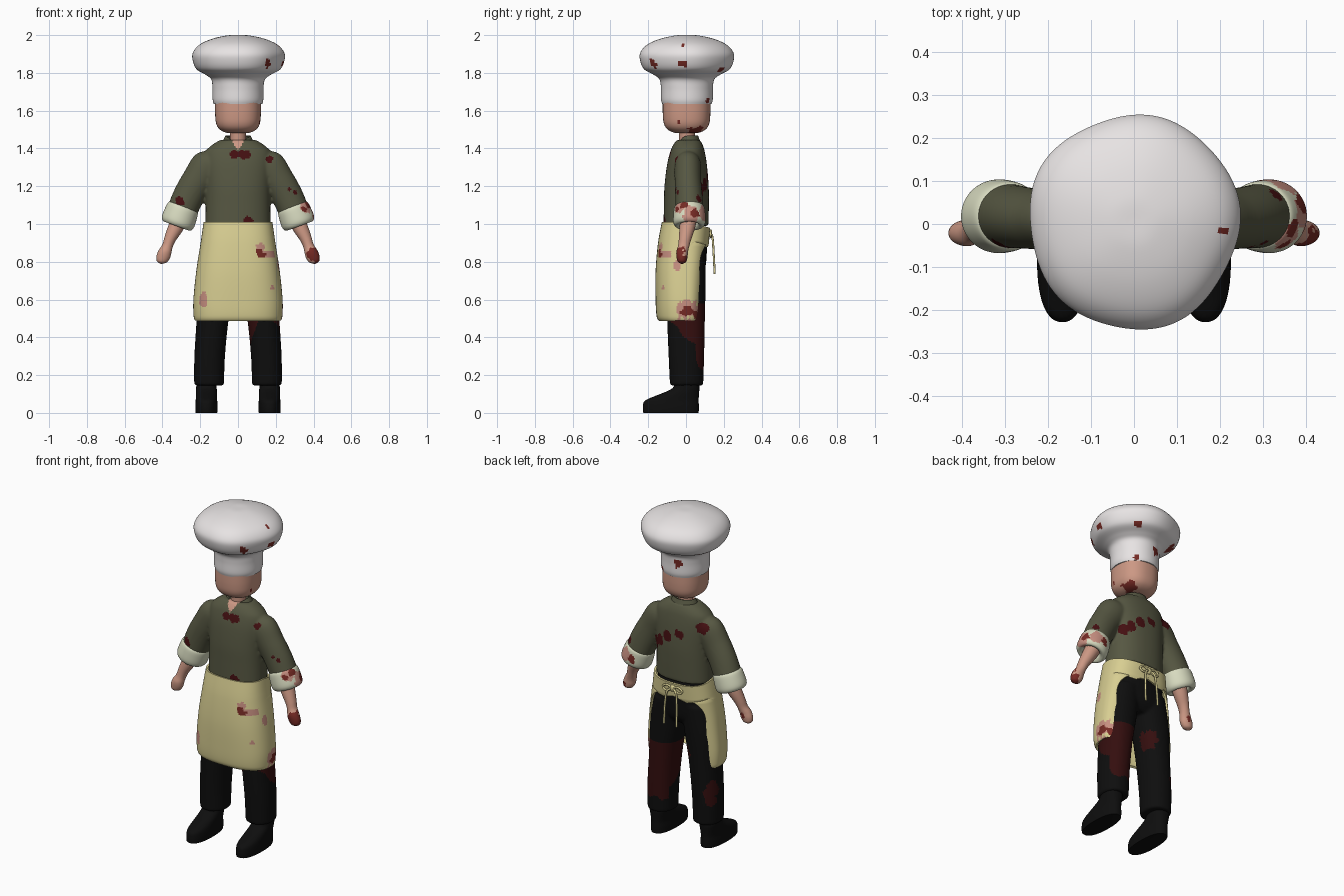
import bpy, bmesh, math
from mathutils import Vector, noise

if "Cube" in bpy.data.objects:
    bpy.data.objects.remove(bpy.data.objects["Cube"])


def lin(c):
    c /= 255
    return c / 12.92 if c <= 0.04045 else ((c + 0.055) / 1.055) ** 2.4


COLOURS = {"hat_white": (232, 228, 228), "skin": (204, 152, 132), "olive_cloth": (86, 87, 66),
           "cuff_cream": (216, 219, 192), "apron_yellow": (216, 206, 146), "black_cloth": (14, 14, 14),
           "stain_dark": (68, 15, 17), "stain_red": (118, 42, 36), "stain_pink": (198, 142, 128),
           "stain_trouser": (52, 14, 14)}
MATS = {}
for key, rgb in COLOURS.items():
    MATS[key] = bpy.data.materials.new(key)
    MATS[key].diffuse_color = (*[lin(c) for c in rgb], 1)


def add(name, verts, faces, mat):
    me = bpy.data.meshes.new(name)
    me.from_pydata(verts, [], faces)
    bm = bmesh.new()
    bm.from_mesh(me)
    bmesh.ops.recalc_face_normals(bm, faces=bm.faces)
    bm.to_mesh(me)
    bm.free()
    ob = bpy.data.objects.new(name, me)
    bpy.context.collection.objects.link(ob)
    me.materials.append(MATS[mat])
    return ob


def select(obs):
    bpy.ops.object.select_all(action='DESELECT')
    for o in obs:
        o.select_set(True)
    bpy.context.view_layer.objects.active = obs[0]


def finish(ob, angle=50):
    select([ob])
    for m in list(ob.modifiers):
        bpy.ops.object.modifier_apply(modifier=m.name)
    bpy.ops.object.shade_smooth_by_angle(angle=math.radians(angle))
    return ob


def smooth_rows(rows, n):
    # Catmull-Rom interpolation between profile rows
    out = []
    for i in range(len(rows) - 1):
        p = [rows[max(0, min(len(rows) - 1, i + k))] for k in (-1, 0, 1, 2)]
        for s in range(n):
            t = s / n
            out.append([0.5 * (2 * b + (c - a) * t + (2 * a - 5 * b + 4 * c - d) * t * t
                               + (3 * b - a - 3 * c + d) * t ** 3) for a, b, c, d in zip(*p)])
    return out + [list(rows[-1])]


def power(v, p):
    return math.copysign(abs(v) ** p, v)


def loft(name, rows, mat, side=1, seg=56, n=6, p=1.0, ripple=None):
    # rows: centre x, y, z, radius x, radius y, tilt in degrees
    rows = smooth_rows(rows, n)
    verts, faces = [], []
    for x, y, z, rx, ry, tilt in rows:
        t = math.radians(tilt)
        for j in range(seg):
            a = 2 * math.pi * j / seg
            k = ripple(a, z) if ripple else 1
            u, v = rx * k * power(math.cos(a), p), ry * k * power(math.sin(a), p)
            verts.append((side * (x + u * math.cos(t)), y + v, z + u * math.sin(t)))
    for i in range(len(rows) - 1):
        for j in range(seg):
            k = (j + 1) % seg
            faces.append((i * seg + j, i * seg + k, (i + 1) * seg + k, (i + 1) * seg + j))
    faces += [tuple(range(seg)), tuple(range((len(rows) - 1) * seg, len(rows) * seg))]
    return add(name, verts, faces, mat)


def fuse(name, obs, voxel):
    # melt overlapping lofts into one soft garment
    select(obs)
    bpy.ops.object.join()
    ob = obs[0]
    ob.name = name
    r = ob.modifiers.new("melt", 'REMESH')
    r.mode, r.voxel_size = 'VOXEL', voxel
    s = ob.modifiers.new("soften", 'SMOOTH')
    s.factor, s.iterations = 0.5, 6
    return finish(ob)


def slot(ob, mat):
    i = ob.data.materials.find(mat)
    if i < 0:
        ob.data.materials.append(MATS[mat])
        i = len(ob.data.materials) - 1
    return i


def paint(ob, mat, rule):
    i = slot(ob, mat)
    for f in ob.data.polygons:
        if rule(f.center):
            f.material_index = i


def stain(ob, mat, blobs):
    # ragged spots, each snapped to the nearest face
    centres = [f.center.copy() for f in ob.data.polygons]
    for x, y, z, r in blobs:
        q = Vector((x, y, z))
        c = min(centres, key=lambda v: (v - q).length_squared)
        paint(ob, mat, lambda v: (v - c).length < r * (1 + 0.5 * noise.noise(v * 40)))


# hat
hat = loft("chef_hat", [(0, .005, z, r, r * 1.02, 0) for z, r in (
    (1.635, .128), (1.66, .134), (1.72, .135), (1.765, .142), (1.79, .172), (1.82, .222), (1.87, .243),
    (1.91, .24), (1.95, .205), (1.98, .14), (1.998, .06), (2.0, .004))], "hat_white", seg=96,
    ripple=lambda a, z: 1 + (.016 * math.sin(5 * a + 1) + .01 * math.sin(3 * a)) * min(1, max(0, (z - 1.74) / .08)))
stain(hat, "stain_red", [(.16, -.18, 1.85, .026), (.24, -.02, 1.845, .022), (.2, -.02, 1.94, .013),
                         (-.18, .1, 1.79, .036), (-.04, .145, 1.72, .026), (.08, .12, 1.65, .016),
                         (.12, .18, 1.82, .02)])
finish(hat)

# head and neck
head = loft("head", [(0, .003, z, r, r * 1.04, 0) for z, r in (
    (1.48, .004), (1.483, .06), (1.50, .096), (1.53, .115), (1.58, .121), (1.66, .121))],
    "skin", p=.85, n=8)
stain(head, "stain_red", [(.07, .05, 1.49, .04), (.12, -.04, 1.545, .013)])
finish(head)
finish(loft("neck", [(0, .005, 1.36, .045, .045, 0), (0, .005, 1.44, .042, .042, 0),
                     (0, .005, 1.52, .045, .045, 0)], "skin"))

# shirt with sleeves
torso = loft("shirt", [(0, cy, z, rx, ry, 0) for z, rx, ry, cy in (
    (.99, .173, .119, 0), (1.1, .171, .119, .002), (1.2, .172, .117, .003), (1.31, .178, .106, .005),
    (1.38, .172, .092, .008), (1.415, .142, .08, .01), (1.445, .095, .062, .012))], "olive_cloth", p=.88)
sleeves = [loft("sleeve", [(.07, .01, 1.32, .07, .06, 65), (.15, .01, 1.31, .092, .07, 45),
                           (.21, .01, 1.235, .085, .07, 30), (.26, .015, 1.15, .083, .072, 25),
                           (.30, .02, 1.06, .08, .076, 22)], "olive_cloth", s) for s in (1, -1)]
shirt = fuse("shirt", [torso] + sleeves, .008)
paint(shirt, "skin", lambda v: v.y < 0 and v.z > 1.39 and abs(v.x) < (v.z - 1.39) * .6)
stain(shirt, "stain_dark", [(-.02, -.09, 1.372, .022), (.015, -.09, 1.368, .026), (.045, -.09, 1.372, .018),
                            (.06, -.12, 1.015, .024), (.17, -.07, 1.35, .02), (-.16, .08, 1.34, .033),
                            (-.03, .11, 1.28, .028), (.05, .12, 1.25, .03), (.11, .11, 1.21, .034),
                            (.15, .1, 1.19, .034), (-.31, -.05, 1.12, .024), (.27, -.05, 1.18, .01),
                            (.30, -.04, 1.17, .01), (.32, .06, 1.13, .02)])

# collar: open band that dips to a V at the front
verts, faces, N = [], [], 48
for j in range(N + 1):
    a = math.radians(-172 + 344 * j / N)
    f = max(0, -math.cos(a)) ** 2
    for rx, ry, z in ((.088, .07, 1.425), (.076, .058, 1.45), (.066, .052, 1.468)):
        verts.append((rx * math.sin(a) * (1 - .15 * f), .012 + ry * math.cos(a) - f * (1.47 - z) * .35,
                      z - .035 * f))
for j in range(N):
    for k in (0, 1):
        faces.append((3 * j + k, 3 * j + 3 + k, 3 * j + 4 + k, 3 * j + 1 + k))
collar = add("collar", verts, faces, "olive_cloth")
collar.modifiers.new("thick", 'SOLIDIFY').thickness = .01
finish(collar)

# rolled cuffs, forearms with hands, shoes
for s, tag in ((1, "left"), (-1, "right")):
    ax = (math.sin(math.radians(20)), -math.cos(math.radians(20)))
    cuff = loft(tag + "_cuff", [(.307 + ax[0] * t, .018, 1.042 + ax[1] * t, r, r * .95, 20) for t, r in (
        (-.05, .06), (-.056, .072), (-.045, .084), (-.01, .089), (.03, .09), (.05, .082),
        (.056, .068), (.045, .05), (.02, .045))], "cuff_cream", s, seg=80)
    hand = loft(tag + "_hand", [(.305, .015, 1.03, .045, .045, 22), (.335, .005, .97, .039, .04, 22),
                                (.36, -.005, .92, .031, .033, 20), (.373, -.012, .885, .028, .03, 15),
                                (.386, -.02, .855, .034, .031, 12), (.396, -.021, .825, .036, .029, 10),
                                (.404, -.021, .80, .026, .022, 8), (.407, -.021, .789, .003, .003, 5)],
                "skin", s)
    if s > 0:
        stain(cuff, "stain_pink", [(.36, -.03, 1.09, .035), (.39, .03, 1.05, .045), (.34, .09, 1.05, .04)])
        stain(cuff, "stain_red", [(.37, -.01, 1.1, .02), (.39, .05, 1.06, .026), (.35, -.05, 1.08, .016),
                                  (.3, .09, 1.04, .024)])
        stain(hand, "stain_red", [(.41, -.05, .84, .046), (.42, -.02, .81, .035)])
    else:
        stain(hand, "stain_red", [(-.39, .01, .84, .016)])
    finish(cuff)
    finish(hand)
    finish(loft(tag + "_shoe", [(.167, cy, z, rx, ry, 0) for z, rx, ry, cy in (
        (0, .054, .143, -.08), (.004, .058, .147, -.08), (.035, .059, .148, -.08), (.065, .057, .142, -.075),
        (.09, .056, .115, -.047), (.115, .055, .085, -.015), (.14, .054, .068, .003), (.19, .052, .064, .003))],
        "black_cloth", s, p=.85))

# trousers
legs = [loft("leg", [(.153, .003, .145, .079, .088, 0), (.15, .002, .3, .081, .094, 0),
                     (.134, 0, .5, .085, .1, 0), (.115, 0, .68, .098, .104, 0),
                     (.09, 0, .85, .092, .104, 0)], "black_cloth", s, p=.9) for s in (1, -1)]
hips = loft("trousers", [(0, 0, .72, .15, .07, 0), (0, .002, .77, .185, .1, 0), (0, .003, .87, .178, .108, 0),
                         (0, 0, .985, .165, .11, 0)], "black_cloth", p=.9)
trousers = fuse("trousers", [hips] + legs, .008)
paint(trousers, "stain_trouser", lambda v: v.x > .03 and v.z < .58 and v.z > (
    .41 - 1.0 * v.y - 1.2 * max(0, .13 - v.x) - (.08 if v.y > .05 else 0)) + .03 * noise.noise(v * 15))
stain(trousers, "stain_trouser", [(-.22, .06, .36, .05), (-.22, .06, .3, .035), (-.06, .05, .56, .06)])

# apron: wrapped sheet, open down the back
SHAPE = [(.49, .222, -.138, .082), (.515, .229, -.15, .085), (.6, .23, -.155, .09), (.75, .215, -.155, .1),
         (.9, .192, -.142, .113), (1.01, .176, -.122, .122)]
rows, cols, P = smooth_rows(SHAPE, 13), 150, .75
verts, faces = [], []
for z, rx, yf, yb in rows:
    w = 0 if z > .93 else .185 * (1 - math.exp(-(.93 - z) / .04))
    gap = math.asin(min(1, (w / rx) ** (1 / P)))
    for j in range(cols + 1):
        a = -(math.pi - gap) + 2 * (math.pi - gap) * j / cols
        c = power(math.cos(a), P)
        verts.append((rx * power(math.sin(a), P), c * (yf if c > 0 else -yb), z - .03 * max(0, -c) * (z > .9)))
for i in range(len(rows) - 1):
    for j in range(cols):
        b = i * (cols + 1) + j
        faces.append((b, b + 1, b + cols + 2, b + cols + 1))
apron = add("apron", verts, faces, "apron_yellow")
thick = apron.modifiers.new("thick", 'SOLIDIFY')
thick.thickness, thick.offset = .012, 0
finish(apron)
stain(apron, "stain_pink", [(.12, -.155, .88, .026), (.16, -.155, .84, .026), (-.19, -.13, .585, .028),
                            (-.19, -.13, .615, .022), (.23, 0, .55, .055), (.23, .04, .55, .04),
                            (.2, -.115, .84, .026), (.21, -.05, .775, .026), (.2, -.14, .66, .014)])
stain(apron, "stain_red", [(.12, -.155, .855, .022), (.145, -.155, .845, .014), (.23, 0, .535, .034),
                           (.23, .07, .52, .02)])


# bow at the back
def cord(name, pts, r):
    cu = bpy.data.curves.new(name, 'CURVE')
    cu.dimensions, cu.bevel_depth, cu.bevel_resolution, cu.use_fill_caps = '3D', r, 2, True
    sp = cu.splines.new('POLY')
    path = smooth_rows(pts, 6)
    sp.points.add(len(path) - 1)
    for q, co in zip(sp.points, path):
        q.co = (*co, 1)
    cu.materials.append(MATS["apron_yellow"])
    bpy.context.collection.objects.link(bpy.data.objects.new(name, cu))


for s, tag in ((1, "left"), (-1, "right")):
    cord(tag + "_apron_string", [(0, .128, .95), (s * .03, .14, .93), (s * .04, .146, .85),
                                 (s * .042, .152, .735)], .006)
    cord(tag + "_bow_loop", [(0, .128, .95), (s * .04, .132, .965), (s * .065, .13, .945),
                             (s * .04, .132, .93), (0, .128, .95)], .006)
finish(loft("bow_knot", [(0, .126, z, r, r * .7, 0) for z, r in (
    (.93, .002), (.935, .014), (.95, .018), (.965, .014), (.97, .002))], "apron_yellow", seg=20, n=3))

for m in bpy.data.materials:
    if m.users and not m.is_grease_pencil:
        m.use_nodes = True
        m.node_tree.nodes["Principled BSDF"].inputs["Base Color"].default_value = m.diffuse_color
